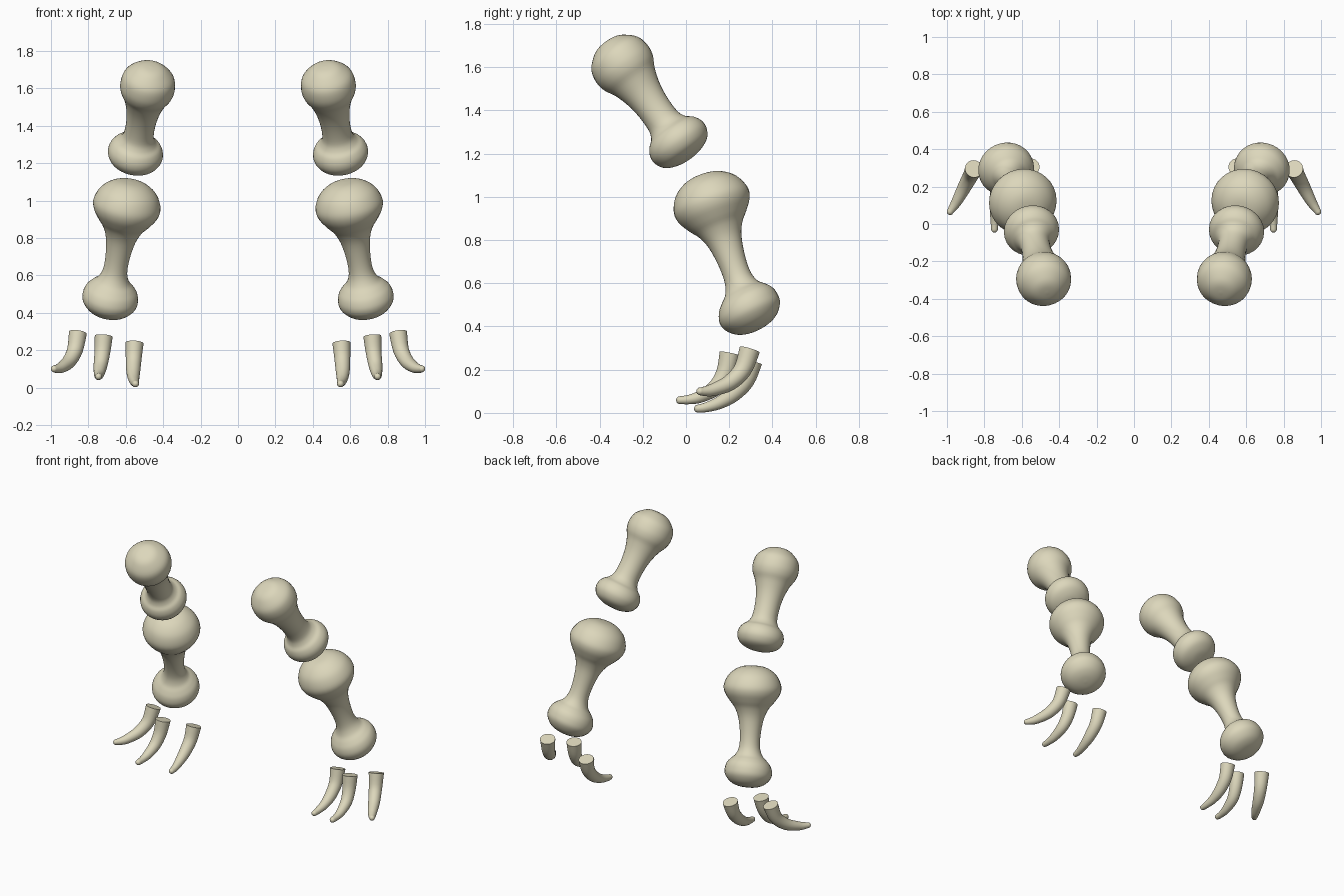
import bpy, bmesh, math
from mathutils import Vector

if "Cube" in bpy.data.objects:
    bpy.data.objects.remove(bpy.data.objects["Cube"])

SEG = 32
bone_mat = bpy.data.materials.new("bone_beige")
bone_mat.diffuse_color = (0.72, 0.68, 0.50, 1)
bone_mat.use_nodes = True
bone_mat.node_tree.nodes["Principled BSDF"].inputs["Base Color"].default_value = bone_mat.diffuse_color


def smooth(points, steps=4):
    """Catmull-Rom curve through points of any dimension."""
    pts = [Vector(p) for p in points]
    pts = [pts[0]] + pts + [pts[-1]]
    out = []
    for a, b, c, d in zip(pts, pts[1:], pts[2:], pts[3:]):
        for i in range(steps):
            t = i / steps
            out.append(0.5 * (2 * b + (c - a) * t + (2 * a - 5 * b + 4 * c - d) * t * t
                              + (3 * b - a - 3 * c + d) * t ** 3))
    return out + [pts[-1]]


def tube(name, rings):
    """Skin circles (centre, normal, radius), mirrored to the other leg."""
    bm = bmesh.new()
    loops = []
    for c, n, r in rings:
        n = n.normalized()
        e1 = Vector((1, 0, 0))
        e1 = (e1 - n * n.dot(e1)).normalized()
        e2 = n.cross(e1)
        loops.append([bm.verts.new(c + max(r, 0) * (e1 * math.cos(w) + e2 * math.sin(w)))
                      for w in (2 * math.pi * i / SEG for i in range(SEG))])
    for p, q in zip(loops, loops[1:]):
        for i in range(SEG):
            j = (i + 1) % SEG
            bm.faces.new((p[i], p[j], q[j], q[i]))
    bmesh.ops.remove_doubles(bm, verts=bm.verts, dist=1e-5)
    bmesh.ops.recalc_face_normals(bm, faces=bm.faces)
    me = bpy.data.meshes.new(name)
    bm.to_mesh(me)
    bm.free()
    me.materials.append(bone_mat)
    ob = bpy.data.objects.new(name, me)
    bpy.context.collection.objects.link(ob)
    bpy.ops.object.select_all(action='DESELECT')
    ob.select_set(True)
    bpy.context.view_layer.objects.active = ob
    bpy.ops.object.shade_smooth_by_angle(angle=math.radians(40))
    ob.modifiers.new("other_leg", 'MIRROR').use_clip = False


def bone(name, a, b, profile, n0=None, n1=None):
    """Knobbed bone from knob centre a to knob centre b; n0, n1 tilt the ends."""
    a, b = Vector(a), Vector(b)
    length = (b - a).length
    u = (b - a).normalized()
    n0 = Vector(n0).normalized() if n0 else u
    n1 = Vector(n1).normalized() if n1 else u
    rings = []
    for t, r in smooth(profile):
        if t < 0:
            c = a + n0 * t
        elif t > length:
            c = b + n1 * (t - length)
        else:
            c = a + u * t
        rings.append((c, n0.lerp(n1, min(max(t / length, 0), 1)), r))
    tube(name, rings)


def claw(name, path):
    """Curved claw with a flat base and a rounded tip."""
    radii = (0.048, 0.042, 0.037, 0.029, 0.022, 0.018)
    pts = smooth([(*p, r) for p, r in zip(path, radii)])
    cs = [p.to_3d() if len(p) == 3 else Vector(p[:3]) for p in pts]
    last = len(cs) - 1
    ns = [(cs[min(i + 1, last)] - cs[max(i - 1, 0)]).normalized() for i in range(last + 1)]
    rings = [(cs[0], ns[0], 0)]
    rings += [(c, n, p[3]) for c, n, p in zip(cs, ns, pts)]
    for k in range(1, 6):
        w = k / 5 * math.pi / 2
        rings.append((cs[-1] + ns[-1] * 0.018 * math.sin(w), ns[-1], 0.018 * math.cos(w)))
    tube(name, rings)


# Leg bones: profile is (distance along bone, radius)
bone("upper_leg_bone", (0.483, -0.294, 1.613), (0.548, -0.036, 1.254),
     [(-.13, 0), (-.125, .05), (-.105, .09), (-.06, .134), (0, .147), (.05, .138),
      (.1, .112), (.17, .09), (.25, .079), (.33, .081), (.37, .1), (.395, .128),
      (.43, .146), (.47, .145), (.51, .118), (.535, .06), (.54, 0)])
bone("lower_leg_bone", (0.594, 0.118, 0.975), (0.682, 0.289, 0.484),
     [(-.135, 0), (-.13, .06), (-.11, .11), (-.07, .155), (-.01, .181), (.04, .174),
      (.09, .142), (.135, .107), (.2, .08), (.3, .065), (.38, .066), (.43, .085),
      (.46, .115), (.49, .139), (.53, .15), (.57, .142), (.61, .105), (.63, .055), (.635, 0)],
     n0=(.17, .33, -.93), n1=(.17, .44, -.88))

# Three claws per foot
claw("inner_claw", [(.553, .305, .238), (.558, .275, .15), (.56, .215, .085),
                    (.557, .15, .045), (.55, .09, .025), (.548, .055, .02)])
claw("middle_claw", [(.718, .203, .275), (.725, .183, .19), (.735, .14, .12),
                     (.742, .07, .077), (.745, .016, .062), (.746, -.028, .059)])
claw("outer_claw", [(.856, .295, .293), (.872, .262, .2), (.905, .2, .138),
                    (.945, .125, .107), (.97, .085, .1), (.983, .066, .1)])
